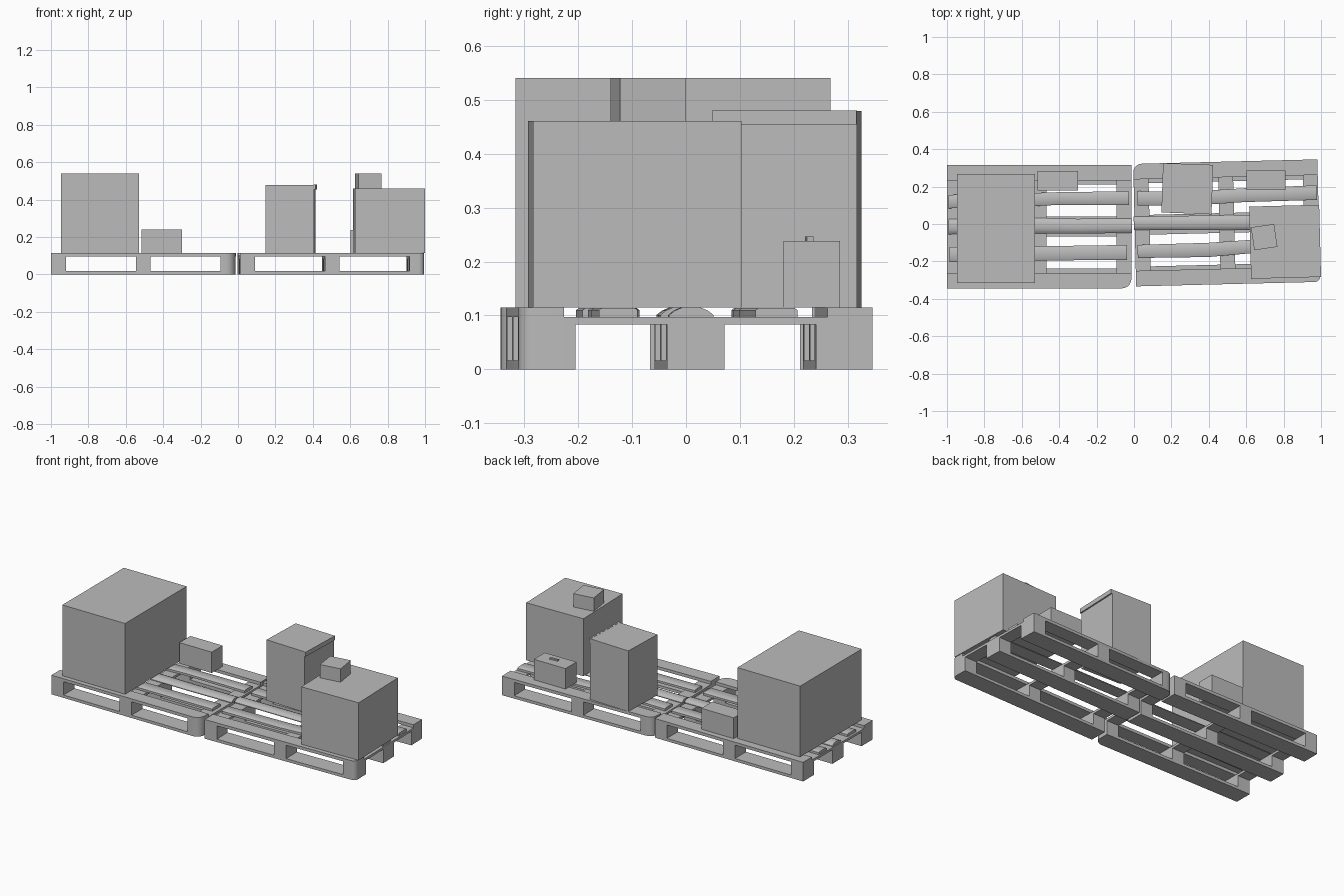
import bpy, bmesh, math
from mathutils import Matrix, Vector

if "Cube" in bpy.data.objects:
    bpy.data.objects.remove(bpy.data.objects["Cube"])

grey = bpy.data.materials.new("cardboard_grey")
grey.diffuse_color = (0.5, 0.5, 0.5, 1)
grey.use_nodes = True
grey.node_tree.nodes["Principled BSDF"].inputs["Base Color"].default_value = grey.diffuse_color


def finish(name, bm, mat, smooth=False):
    bmesh.ops.recalc_face_normals(bm, faces=bm.faces)
    bm.transform(mat)
    me = bpy.data.meshes.new(name)
    bm.to_mesh(me)
    bm.free()
    me.materials.append(grey)
    ob = bpy.data.objects.new(name, me)
    bpy.context.collection.objects.link(ob)
    if smooth:
        bpy.ops.object.select_all(action='DESELECT')
        ob.select_set(True)
        bpy.context.view_layer.objects.active = ob
        bpy.ops.object.shade_smooth_by_angle(angle=math.radians(40))
    return ob


def place(x, y, deg=0):
    return Matrix.Translation((x, y, 0)) @ Matrix.Rotation(math.radians(deg), 4, 'Z')


def prism(name, x0, x1, y0, y1, z0, z1, mat, cuts=()):
    """Upright slab; cuts maps corners (sx, sy) to (size, rounded)."""
    cuts = dict(cuts)
    pts = []
    for sx, sy in ((-1, -1), (1, -1), (1, 1), (-1, 1)):
        c = Vector((x1 if sx > 0 else x0, y1 if sy > 0 else y0))
        if (sx, sy) not in cuts:
            pts.append(c)
            continue
        r, rounded = cuts[(sx, sy)]
        centre = c - Vector((sx * r, sy * r))
        start = {(-1, -1): 180, (1, -1): 270, (1, 1): 0, (-1, 1): 90}[(sx, sy)]
        n = 5 if rounded else 1
        for i in range(n + 1):
            a = math.radians(start + 90 * i / n)
            pts.append(centre + r * Vector((math.cos(a), math.sin(a))))
    bm = bmesh.new()
    low = [bm.verts.new((p.x, p.y, z0)) for p in pts]
    high = [bm.verts.new((p.x, p.y, z1)) for p in pts]
    bm.faces.new(low)
    bm.faces.new(high)
    for i in range(len(pts)):
        j = (i + 1) % len(pts)
        bm.faces.new((low[i], low[j], high[j], high[i]))
    return finish(name, bm, mat, bool(cuts))


def plank(name, stations, profile, mat):
    """Worn plank: sweep a (side, z) profile through (x, y, half width) stations."""
    bm = bmesh.new()
    rings = [[bm.verts.new((x, y + u * w, z)) for u, z in profile] for x, y, w in stations]
    for a, b in zip(rings, rings[1:]):
        for i in range(len(profile)):
            j = (i + 1) % len(profile)
            bm.faces.new((a[i], a[j], b[j], b[i]))
    bm.faces.new(rings[0])
    bm.faces.new(rings[-1])
    return finish(name, bm, mat, True)


Z_BASE, Z_BLOCK, Z_CROSS, TOP = 0.017, 0.083, 0.097, 0.115
L = 0.4925
FLAT = [(-1, Z_CROSS), (1, Z_CROSS), (1, 0.110), (0.85, 0.114), (-0.85, 0.114), (-1, 0.110)]
CUPPED = [(-1, Z_CROSS), (1, Z_CROSS), (1, 0.101), (0.75, 0.109), (0.4, TOP),
          (-0.4, TOP), (-0.75, 0.109), (-1, 0.101)]


def pallet(side, mat, half, inner, cuts):
    rows = {"front": (-half, -half + 0.105), "middle": (-0.053, 0.053), "back": (half - 0.105, half)}
    columns = {"left": (-L, -L + 0.08), "centre": (-0.04, 0.04), "right": (L - 0.08, L)}
    for i, (row, (y0, y1)) in enumerate(rows.items()):
        sy = i - 1
        row_cuts = {k: v for k, v in cuts.items() if k[1] == sy}
        # runner on the ground
        prism(f"{side}_{row}_runner", -L, L, y0, y1, 0, Z_BASE, mat, row_cuts)
        # spacer blocks
        for j, (col, (x0, x1)) in enumerate(columns.items()):
            block_cuts = {k: v for k, v in row_cuts.items() if k[0] == j - 1}
            prism(f"{side}_{row}_{col}_block", x0, x1, y0, y1, Z_BASE,
                  Z_CROSS if sy else Z_BLOCK, mat, block_cuts)
        # outer deck planks
        if sy:
            a, b = sorted((sy * half, sy * (half - 0.083)))
            prism(f"{side}_{row}_deck_plank", -L, L, a, b, Z_CROSS, TOP, mat, row_cuts)
    # cross boards between the outer block rows
    for col, (x0, x1) in columns.items():
        prism(f"{side}_{col}_cross_board", x0, x1, -half + 0.1, half - 0.1, Z_BLOCK, Z_CROSS, mat)
    # worn inner deck planks
    for part, (stations, profile) in inner.items():
        plank(f"{side}_{part}_deck_plank", stations, profile, mat)


left = place(-0.5065, -0.014)
pallet("left", left, 0.33, {
    "inner_back": ([(-0.485, 0.134, 0.036), (-0.2, 0.138, 0.036), (0.1, 0.150, 0.034),
                    (0.48, 0.152, 0.037)], FLAT),
    "middle": ([(-0.485, 0.0, 0.041), (-0.1, 0.006, 0.042), (0.2, 0.002, 0.040),
                (0.497, 0.005, 0.038)], CUPPED),
    "inner_front": ([(-0.48, -0.150, 0.040), (0.0, -0.143, 0.038), (0.47, -0.138, 0.040)], FLAT),
}, {(1, -1): (0.05, True)})

right = place(0.496, 0.006, 1.4)
pallet("right", right, 0.3275, {
    "inner_back": ([(-0.475, 0.143, 0.038), (-0.2, 0.134, 0.037), (0.1, 0.146, 0.037),
                    (0.485, 0.150, 0.039)], FLAT),
    "middle": ([(-0.497, 0.010, 0.036), (0.0, 0.001, 0.040), (0.485, -0.008, 0.041)], CUPPED),
    "inner_front": ([(-0.48, -0.141, 0.035), (-0.1, -0.142, 0.038), (0.1, -0.131, 0.036),
                     (0.47, -0.143, 0.036)], FLAT),
}, {(-1, 1): (0.045, True), (1, -1): (0.03, True)})


def box(name, x, y, hx, hy, z0, z1, deg=0):
    return prism(name, -hx, hx, -hy, hy, z0, z1, place(x, y, deg))


# cartons on the left pallet
box("large_carton", -0.7375, -0.024, 0.2085, 0.292, TOP, 0.54)
box("left_small_carton", -0.4075, 0.231, 0.1075, 0.052, TOP, 0.24)

# cartons on the right pallet
box("square_carton", 0.808, -0.095, 0.187, 0.193, TOP, 0.46, 1.5)
box("top_small_carton", 0.696, -0.07, 0.0625, 0.0617, 0.46, 0.54, 8.3)
box("right_small_carton", 0.706, 0.233, 0.105, 0.052, TOP, 0.238)
box("small_carton_handle", 0.716, 0.228, 0.026, 0.006, 0.238, 0.246, 4)

# tall carton with a lid flap folded over its right side
box("tall_carton", 0.281, 0.189, 0.130, 0.132, TOP, 0.479, -2)
tall = place(0.281, 0.189, -2)
prism("tall_carton_lid_flap", 0.128, 0.138, -0.136, 0.132, 0.454, 0.480, tall)
